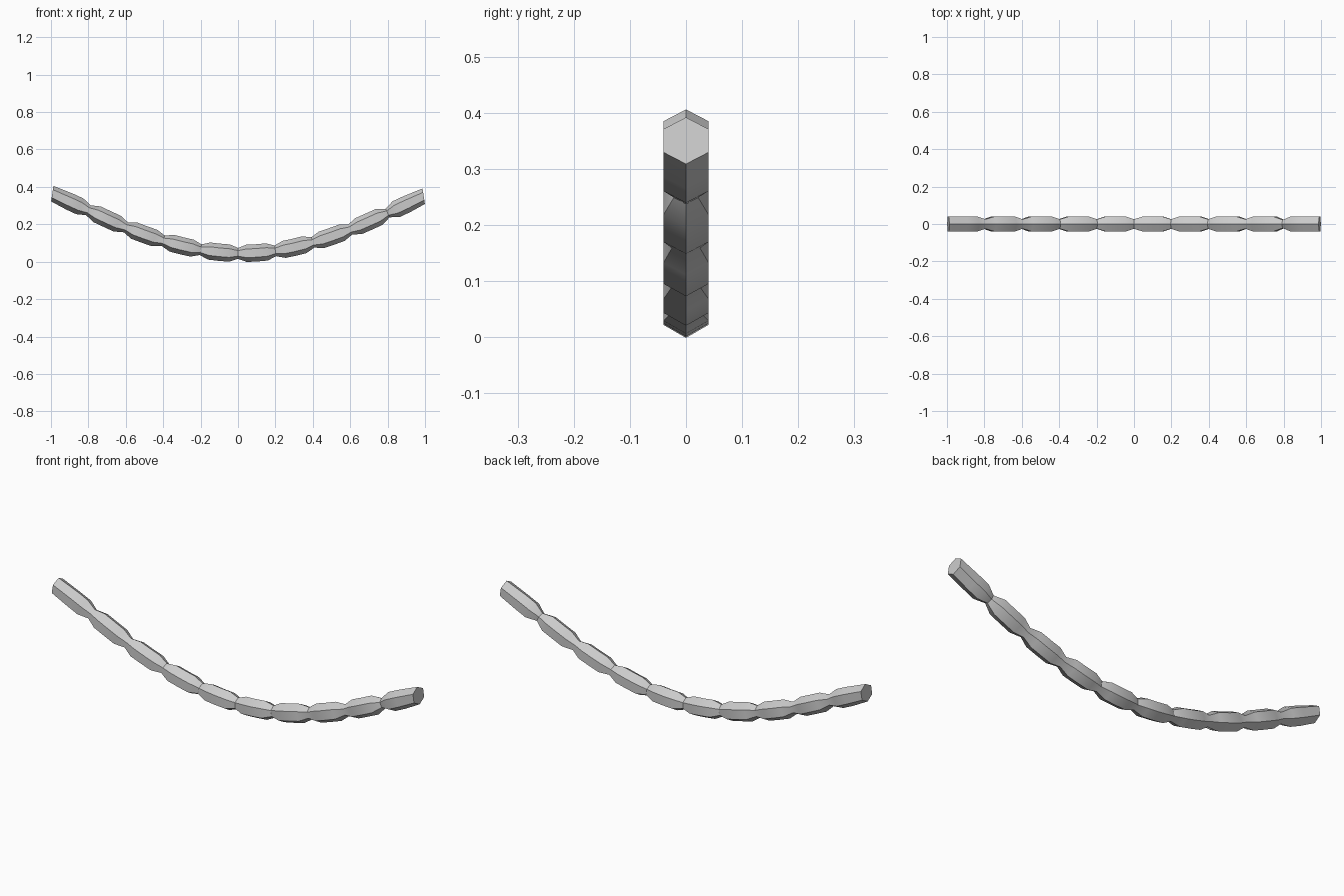
import bpy, bmesh, math
from mathutils import Vector

if "Cube" in bpy.data.objects:
    bpy.data.objects.remove(bpy.data.objects["Cube"])

# Sagging centre line: heights at even steps along x
KX = [-0.993, -0.8, -0.6, -0.4, -0.2, 0.0, 0.2, 0.4, 0.6, 0.8, 0.993]
KZ = [0.364, 0.275, 0.184, 0.112, 0.064, 0.0445, 0.058, 0.103, 0.172, 0.260, 0.350]


def slope_at_knot(i):
    a, b = max(i - 1, 0), min(i + 1, len(KX) - 1)
    return (KZ[b] - KZ[a]) / (KX[b] - KX[a])


def centre(x):
    i = 0
    while i < len(KX) - 2 and x > KX[i + 1]:
        i += 1
    h = KX[i + 1] - KX[i]
    t = (x - KX[i]) / h
    m0, m1 = slope_at_knot(i) * h, slope_at_knot(i + 1) * h
    return ((2*t**3 - 3*t**2 + 1) * KZ[i] + (t**3 - 2*t**2 + t) * m0
            + (3*t**2 - 2*t**3) * KZ[i + 1] + (t**3 - t**2) * m1)


FULL, PINCH, SHOULDER = 0.0462, 0.029, 0.046

# Ring stations: narrow at each pinch, full thickness between
stations = [(KX[0], FULL), (-0.9, FULL)]
for k in range(-4, 5):
    x = k * 0.2
    stations += [(x - SHOULDER, FULL), (x, 0.025 if k == 4 else PINCH), (x + SHOULDER, FULL)]
    if k < 4:
        stations.append((x + 0.1, FULL))
stations += [(0.9, FULL), (KX[-1], FULL)]

# Six-sided rope with a point at the top and bottom
bm = bmesh.new()
rings = []
for x, r in stations:
    tilt = math.atan((centre(min(x + 0.01, KX[-1])) - centre(max(x - 0.01, KX[0])))
                     / (min(x + 0.01, KX[-1]) - max(x - 0.01, KX[0])))
    squash = 1.0
    if abs(x) > 0.99:          # end cuts stand nearly upright
        tilt *= 0.35
        squash = 0.91
    ring = []
    for j in range(6):
        a = math.pi / 3 * j
        up = r * math.cos(a) * squash
        ring.append(bm.verts.new(Vector((x - up * math.sin(tilt), r * math.sin(a),
                                         centre(x) + up * math.cos(tilt)))))
    rings.append(ring)
for r0, r1 in zip(rings, rings[1:]):
    for j in range(6):
        n = (j + 1) % 6
        bm.faces.new((r0[j], r0[n], r1[n], r1[j]))
bm.faces.new(rings[0])
bm.faces.new(rings[-1][::-1])
bmesh.ops.recalc_face_normals(bm, faces=bm.faces[:])

mesh = bpy.data.meshes.new("hanging_rope")
bm.to_mesh(mesh)
bm.free()
rope = bpy.data.objects.new("hanging_rope", mesh)
bpy.context.collection.objects.link(rope)
bpy.context.view_layer.objects.active = rope
rope.select_set(True)
bpy.ops.object.shade_smooth_by_angle(angle=math.radians(35))
